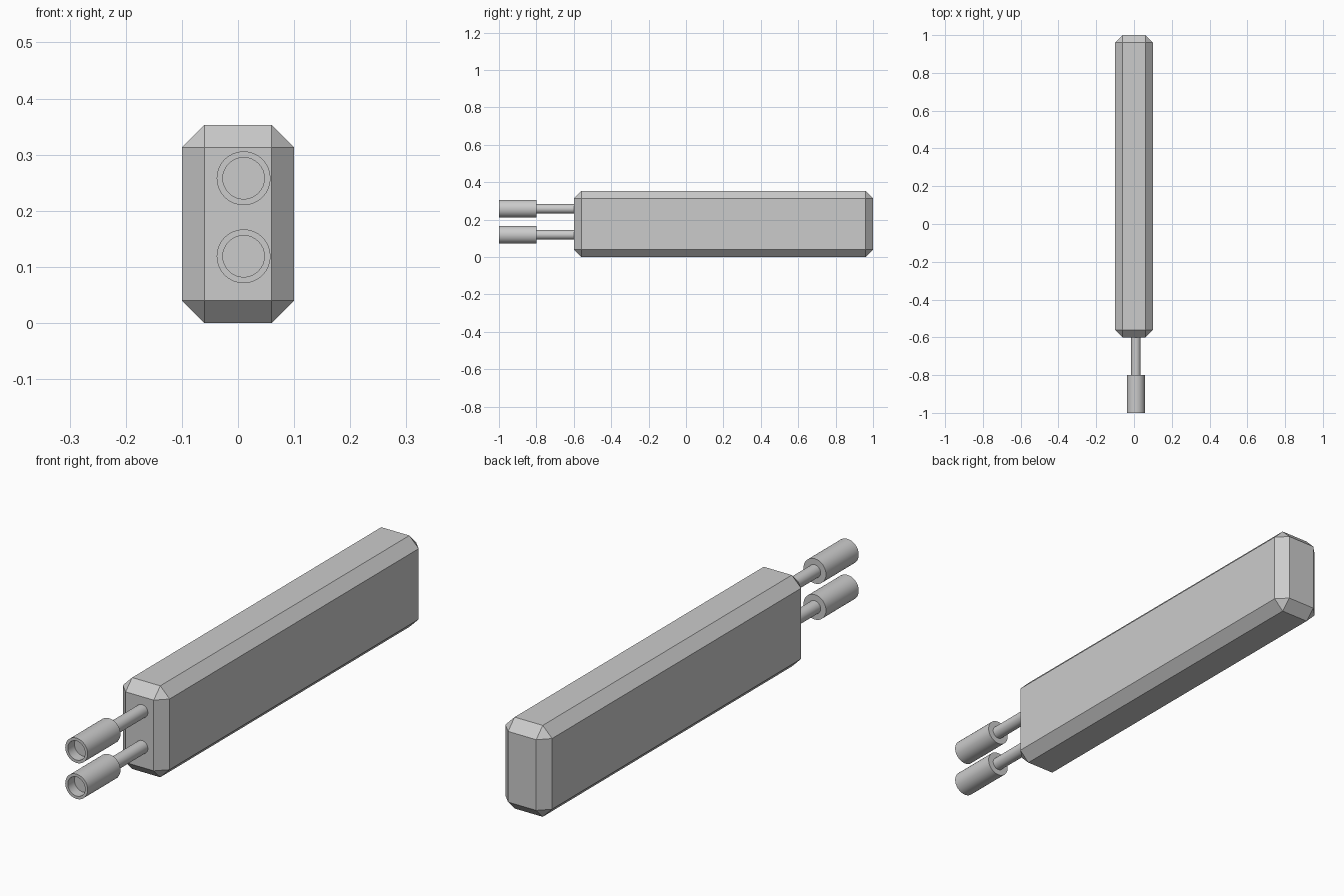
import bpy, bmesh, math

if "Cube" in bpy.data.objects:
    bpy.data.objects.remove(bpy.data.objects["Cube"])

SIDES = 32


def make_object(name, bm):
    bmesh.ops.recalc_face_normals(bm, faces=bm.faces)
    mesh = bpy.data.meshes.new(name)
    bm.to_mesh(mesh)
    bm.free()
    obj = bpy.data.objects.new(name, mesh)
    bpy.context.collection.objects.link(obj)
    return obj


def chamfered_box(name, lo, hi, chamfer):
    bm = bmesh.new()
    bmesh.ops.create_cube(bm, size=1)
    for v in bm.verts:
        v.co = [lo[i] if v.co[i] < 0 else hi[i] for i in range(3)]
    bmesh.ops.bevel(bm, geom=bm.edges[:], offset=chamfer, segments=1,
                    affect='EDGES', profile=0.5)
    return make_object(name, bm)


def lathe_y(name, profile, x, z):
    """Revolve (radius, y) points around a y-parallel axis, capping both ends."""
    bm = bmesh.new()
    rings = []
    for r, y in profile:
        angles = [2 * math.pi * i / SIDES for i in range(SIDES)]
        rings.append([bm.verts.new((x + r * math.cos(a), y, z + r * math.sin(a)))
                      for a in angles])
    for a, b in zip(rings, rings[1:]):
        for i in range(SIDES):
            j = (i + 1) % SIDES
            bm.faces.new((a[i], a[j], b[j], b[i]))
    bm.faces.new(rings[0])
    bm.faces.new(rings[-1])
    obj = make_object(name, bm)
    bpy.ops.object.select_all(action='DESELECT')
    obj.select_set(True)
    bpy.context.view_layer.objects.active = obj
    bpy.ops.object.shade_smooth_by_angle(angle=math.radians(30))
    return obj


# Long body with every edge chamfered
chamfered_box("body", (-0.1, -0.6, 0), (0.1, 1.0, 0.353), 0.04)

# Two prongs: thin rod widening into a sleeve with a recessed mouth
prong = [(0.037, -0.96), (0.037, -1.0), (0.048, -1.0),
         (0.048, -0.8), (0.025, -0.8), (0.025, -0.6)]
for name, z in (("lower_prong", 0.119), ("upper_prong", 0.258)):
    lathe_y(name, prong, 0.01, z)
